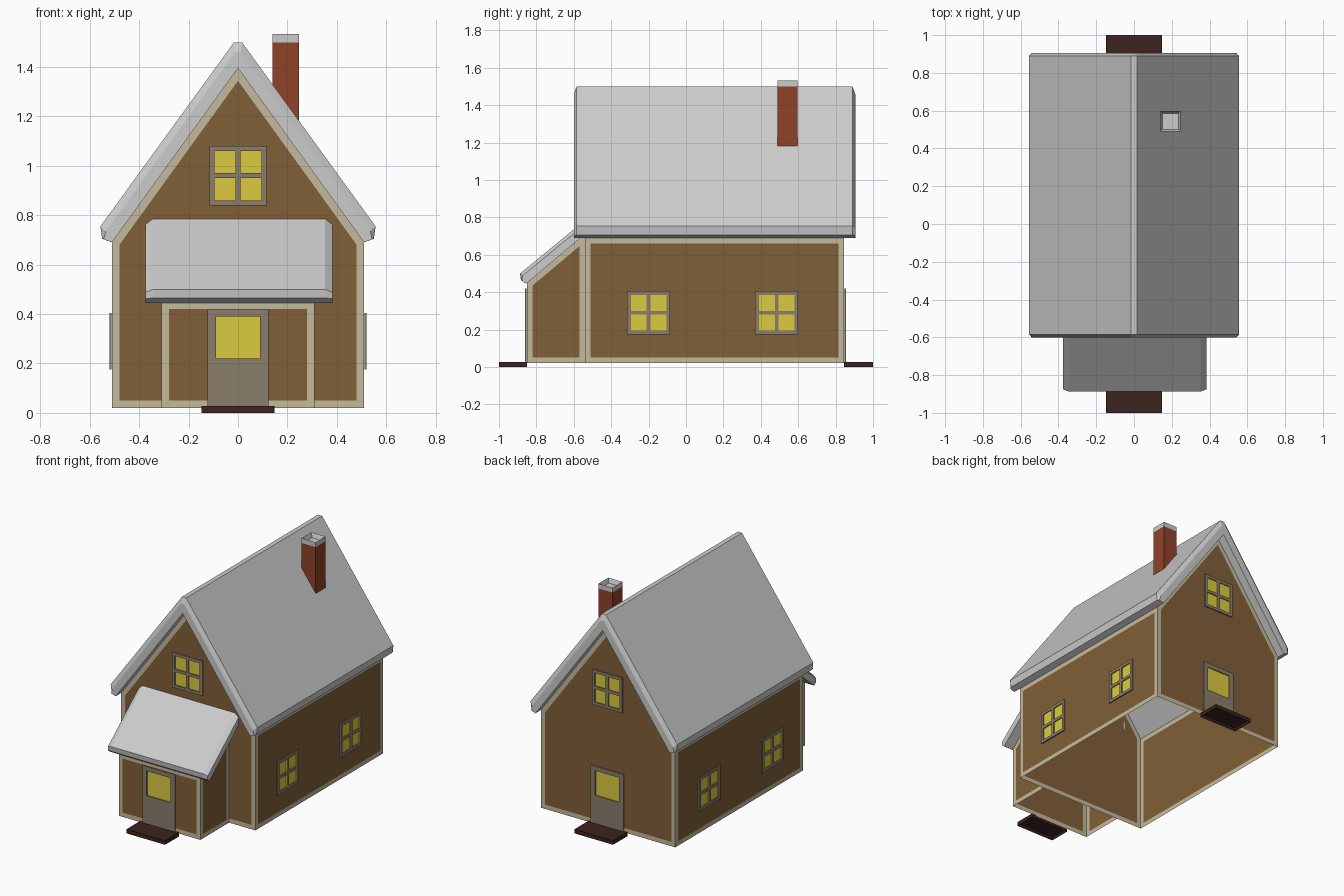
import bpy, bmesh
from math import radians
from mathutils import Matrix, Vector

if "Cube" in bpy.data.objects:
    bpy.data.objects.remove(bpy.data.objects["Cube"])


def material(name, rgb):
    m = bpy.data.materials.new(name)
    m.diffuse_color = (*rgb, 1)
    m.use_nodes = True
    m.node_tree.nodes["Principled BSDF"].inputs["Base Color"].default_value = m.diffuse_color
    return m


BROWN = material("wall_brown", (0.22, 0.115, 0.04))
TRIM = material("trim_cream", (0.56, 0.49, 0.34))
FRAME = material("frame_taupe", (0.26, 0.21, 0.15))
GLASS = material("glass_yellow", (0.72, 0.6, 0.05))
BRICK = material("brick_red", (0.28, 0.055, 0.022))
STEP = material("step_dark", (0.045, 0.017, 0.014))
ROOF = material("roof_grey", (0.55, 0.55, 0.55))


def finish(bm, name, mats, matrix=None):
    if matrix:
        bm.transform(matrix)
    mesh = bpy.data.meshes.new(name)
    bm.to_mesh(mesh)
    bm.free()
    for m in mats:
        mesh.materials.append(m)
    ob = bpy.data.objects.new(name, mesh)
    bpy.context.collection.objects.link(ob)
    return ob


def walls(name, panels):
    """Thin wall shell; every panel gets a flush cream border."""
    bm = bmesh.new()
    faces = [bm.faces.new([bm.verts.new(p) for p in panel]) for panel in panels]
    bmesh.ops.remove_doubles(bm, verts=bm.verts[:], dist=1e-4)
    faces = bm.faces[:]
    border = bmesh.ops.inset_individual(bm, faces=faces, thickness=0.03,
                                        use_even_offset=True)["faces"]
    for f in border:
        f.material_index = 1
    finish(bm, name, [BROWN, TRIM])


def chamfered_prism(name, full, end, a, b, c, place):
    """Profile lofted from a to b, shrinking to the end profile over c."""
    bm = bmesh.new()
    rings = [[bm.verts.new(place(u, v, t)) for u, v in prof]
             for prof, t in ((end, a), (full, a + c), (full, b - c), (end, b))]
    n = len(full)
    for r, s in zip(rings, rings[1:]):
        for i in range(n):
            j = (i + 1) % n
            bm.faces.new((r[i], r[j], s[j], s[i]))
    bm.faces.new(rings[0][::-1])
    bm.faces.new(rings[-1])
    bmesh.ops.recalc_face_normals(bm, faces=bm.faces[:])
    finish(bm, name, [ROOF])


def glazed(name, xs, zs, location, turn):
    """Raised frame with glass in the odd cells of a grid; faces -y before turning."""
    bm = bmesh.new()
    grid = [[bm.verts.new((x, -0.003, z)) for x in xs] for z in zs]
    frame = []
    for k in range(len(zs) - 1):
        for i in range(len(xs) - 1):
            f = bm.faces.new((grid[k][i], grid[k][i + 1],
                              grid[k + 1][i + 1], grid[k + 1][i]))
            if i % 2 and k % 2:
                f.material_index = 1
            else:
                frame.append(f)
    geom = bmesh.ops.extrude_face_region(bm, geom=frame)["geom"]
    bmesh.ops.translate(bm, vec=(0, -0.008, 0),
                        verts=[g for g in geom if isinstance(g, bmesh.types.BMVert)])
    place = Matrix.Translation(location) @ Matrix.Rotation(radians(turn), 4, 'Z')
    finish(bm, name, [FRAME, GLASS], place)


def box(x0, x1, y0, y1, z0, z1):
    bm = bmesh.new()
    bmesh.ops.create_cube(bm, size=1)
    bmesh.ops.scale(bm, vec=(x1 - x0, y1 - y0, z1 - z0), verts=bm.verts[:])
    bmesh.ops.translate(bm, vec=((x0 + x1) / 2, (y0 + y1) / 2, (z0 + z1) / 2),
                        verts=bm.verts[:])
    return bm


def recess(bm, direction, rim, depth):
    """Sink the face that points along +-z, leaving a rim."""
    bm.normal_update()
    face = max(bm.faces, key=lambda f: f.normal.z * direction)
    bmesh.ops.inset_individual(bm, faces=[face], thickness=rim)
    bmesh.ops.translate(bm, vec=(0, 0, -direction * depth), verts=face.verts[:])


# Main house walls
W, F, B, Z0, EAVE, PEAK = 0.51, -0.54, 0.845, 0.02, 0.69, 1.395
gable = [(-W, Z0), (W, Z0), (W, EAVE), (0, PEAK), (-W, EAVE)]
walls("house_walls", [
    [(x, F, z) for x, z in gable],
    [(-x, B, z) for x, z in gable],
    [(W, F, Z0), (W, B, Z0), (W, B, EAVE), (W, F, EAVE)],
    [(-W, B, Z0), (-W, F, Z0), (-W, F, EAVE), (-W, B, EAVE)],
])

# Porch walls
P, PF = 0.31, -0.85
side = [(PF, Z0), (F, Z0), (F, 0.71), (PF, 0.45)]
walls("porch_walls", [
    [(-P, PF, Z0), (P, PF, Z0), (P, PF, 0.45), (-P, PF, 0.45)],
    [(P, y, z) for y, z in side],
    [(-P, y, z) for y, z in side[::-1]],
])

# Main roof
def chevron(half):
    return half + [(-x, z) for x, z in half[::-1]] + [(0, PEAK)]

chamfered_prism("main_roof",
                chevron([(0.51, 0.69), (0.55, 0.705), (0.557, 0.755), (0.016, 1.50)]),
                chevron([(0.51, 0.69), (0.543, 0.703), (0.535, 0.735), (0.012, 1.46)]),
                -0.60, 0.905, 0.015, lambda u, v, t: (u, t, v))

# Porch roof
chamfered_prism("porch_roof",
                [(-0.855, 0.445), (-0.883, 0.465), (-0.887, 0.50), (-0.54, 0.785), (-0.54, 0.71)],
                [(-0.855, 0.445), (-0.876, 0.462), (-0.875, 0.487), (-0.54, 0.762), (-0.54, 0.71)],
                -0.375, 0.383, 0.03, lambda u, v, t: (t, u, v))

# Windows
wx = [-0.115, -0.095, -0.01, 0.01, 0.095, 0.115]
small = wx
tall = [-0.12, -0.10, -0.01, 0.01, 0.10, 0.12]
glazed("front_gable_window", wx, tall, (0, F, 0.96), 0)
glazed("back_gable_window", wx, tall, (0, B, 0.96), 180)
for y, spot in ((-0.20, "front"), (0.485, "back")):
    glazed(f"right_{spot}_window", wx, small, (W, y, 0.29), 90)
    glazed(f"left_{spot}_window", wx, small, (-W, y, 0.29), -90)

# Doors and steps
for name, y, turn in (("front", PF, 0), ("back", B, 180)):
    glazed(f"{name}_door", [-0.124, -0.09, 0.09, 0.124], [0.02, 0.22, 0.39, 0.42],
           (0, y, 0), turn)
    y0, y1 = sorted((y, 1.0 if y > 0 else -1.0))
    bm = box(-0.147, 0.147, y0, y1, 0, 0.028)
    recess(bm, -1, 0.02, 0.015)
    finish(bm, f"{name}_step", [STEP])

# Chimney stack, its foot cut along the roof slope
bm = box(0.14, 0.247, 0.49, 0.597, 1.0, 1.50)
for v in bm.verts:
    if v.co.z < 1.2:
        v.co.z = 1.46 - 1.38 * v.co.x
finish(bm, "chimney_stack", [BRICK])

# Chimney cap with a flue opening
bm = box(0.14, 0.247, 0.49, 0.597, 1.50, 1.533)
recess(bm, 1, 0.016, 0.03)
finish(bm, "chimney_cap", [ROOF])
